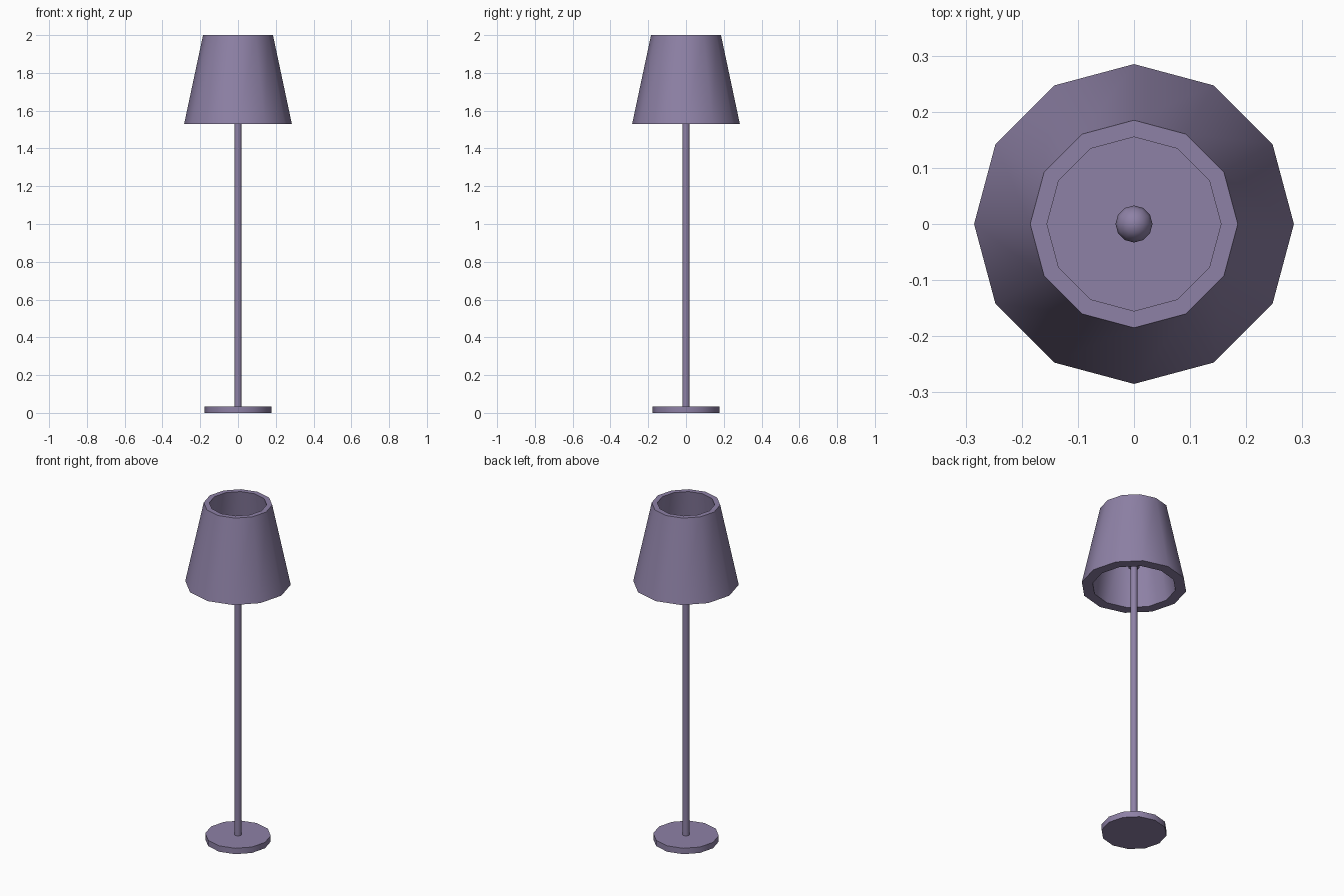
import bpy, bmesh, math

if "Cube" in bpy.data.objects:
    bpy.data.objects.remove(bpy.data.objects["Cube"])

mat = bpy.data.materials.new("muted_purple")
mat.diffuse_color = (0.27, 0.22, 0.38, 1)
mat.use_nodes = True
mat.node_tree.nodes["Principled BSDF"].inputs["Base Color"].default_value = mat.diffuse_color


def lathe(name, profile, sides=12, closed=False):
    """Revolve (radius, z) points around z; radius 0 gives a pole."""
    bm = bmesh.new()
    rings = []
    for r, z in profile:
        if r == 0:
            rings.append([bm.verts.new((0, 0, z))] * sides)
        else:
            rings.append([bm.verts.new((r * math.cos(math.tau * i / sides),
                                        r * math.sin(math.tau * i / sides), z))
                          for i in range(sides)])
    pairs = list(zip(rings, rings[1:]))
    if closed:
        pairs.append((rings[-1], rings[0]))
    for a, b in pairs:
        for i in range(sides):
            j = (i + 1) % sides
            bm.faces.new(dict.fromkeys((a[i], a[j], b[j], b[i])))
    # flat end caps
    if not closed:
        for ring in (rings[0], rings[-1]):
            if ring[0] is not ring[1]:
                bm.faces.new(ring)
    bmesh.ops.recalc_face_normals(bm, faces=bm.faces)
    mesh = bpy.data.meshes.new(name)
    bm.to_mesh(mesh)
    bm.free()
    mesh.materials.append(mat)
    ob = bpy.data.objects.new(name, mesh)
    bpy.context.collection.objects.link(ob)
    bpy.ops.object.select_all(action='DESELECT')
    ob.select_set(True)
    bpy.context.view_layer.objects.active = ob
    bpy.ops.object.shade_smooth_by_angle(angle=math.radians(40))
    return ob


# Round foot and pole
lathe("base", [(0.177, 0), (0.177, 0.035)])
lathe("pole", [(0.019, 0.035), (0.019, 1.66)])

# Bulb holder and bulb, hidden inside the shade
lathe("socket", [(0.03, 1.65), (0.03, 1.73)])
dome = [(0.033 * math.cos(t), 1.765 + 0.035 * math.sin(t))
        for t in (math.radians(a) for a in range(-60, 90, 30))]
lathe("bulb", dome + [(0, 1.80)])

# Tapered shade with a thick wall, open at both ends
lathe("shade", [(0.285, 1.53), (0.185, 2.0), (0.155, 2.0), (0.226, 1.53)],
      closed=True)
